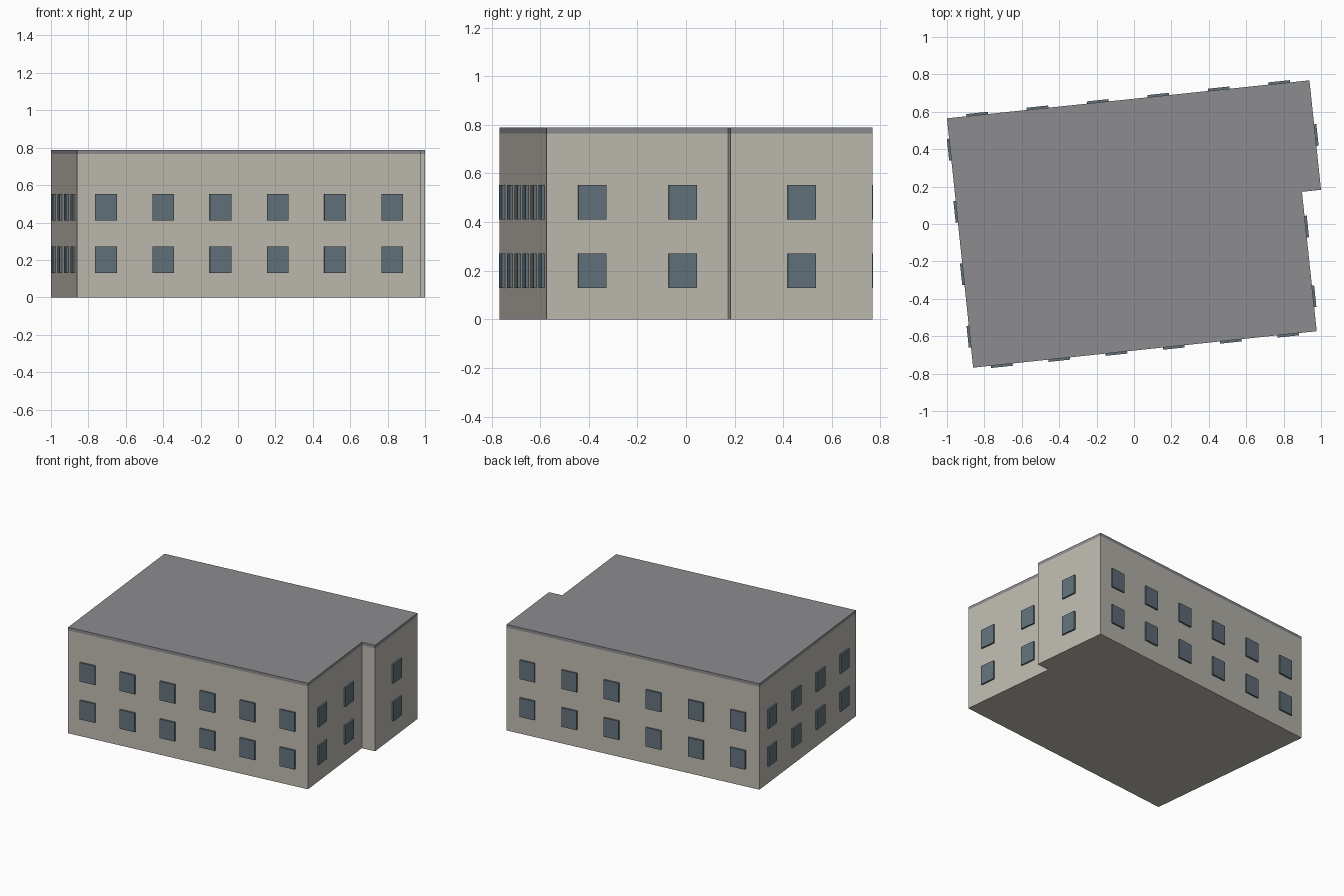
import bpy
import bmesh
from math import atan2
from mathutils import Matrix, Vector

cube = bpy.data.objects.get("Cube")
if cube:
    bpy.data.objects.remove(cube, do_unlink=True)


def material(name, r, g, b):
    mat = bpy.data.materials.new(name)
    mat.use_nodes = True
    mat.diffuse_color = (r, g, b, 1)
    mat.node_tree.nodes["Principled BSDF"].inputs["Base Color"].default_value = (r, g, b, 1)
    return mat


def finish(name, bm, mat):
    bmesh.ops.recalc_face_normals(bm, faces=bm.faces[:])
    mesh = bpy.data.meshes.new(name)
    bm.to_mesh(mesh)
    bm.free()
    mesh.materials.append(mat)
    obj = bpy.data.objects.new(name, mesh)
    bpy.context.collection.objects.link(obj)
    return obj


def prism(name, outline, bottom, top, mat):
    bm = bmesh.new()
    face = bm.faces.new([bm.verts.new((x, y, bottom)) for x, y in outline])
    ext = bmesh.ops.extrude_face_region(bm, geom=[face], use_keep_orig=True)
    verts = [v for v in ext["geom"] if isinstance(v, bmesh.types.BMVert)]
    bmesh.ops.translate(bm, verts=verts, vec=(0, 0, top - bottom))
    return finish(name, bm, mat)


stone = material("warm grey wall", 0.52, 0.495, 0.44)
slate = material("grey roof", 0.262, 0.262, 0.275)
glass = material("blue grey glass", 0.125, 0.168, 0.2)

# Footprint corners, counter-clockwise, with a step on the +x side
footprint = [(-0.86, -0.768), (0.977, -0.573), (0.898, 0.172),
             (1.0, 0.183), (0.938, 0.768), (-1.0, 0.565)]
EAVES, TOP = 0.765, 0.788

# Walls and the flush roof slab
prism("walls", footprint, 0, EAVES, stone)
prism("roof", footprint, EAVES, TOP, slate)

# Windows: evenly spaced raised boxes on two floors of each facade
WIDTH, HEIGHT, DEPTH = 0.116, 0.141, 0.024
facades = {"front": (0, 6), "right_front": (1, 2), "right_back": (3, 1),
           "back": (4, 6), "left": (5, 4)}
for side, (corner, count) in facades.items():
    start = Vector(footprint[corner])
    run = Vector(footprint[(corner + 1) % len(footprint)]) - start
    turn = Matrix.Rotation(atan2(run.y, run.x), 4, "Z")
    size = Matrix.Diagonal((WIDTH, DEPTH, HEIGHT, 1))
    bm = bmesh.new()
    for i in range(count):
        spot = start + run * (i + 0.5) / count
        for z in (0.2, 0.481):
            place = Matrix.Translation((spot.x, spot.y, z))
            bmesh.ops.create_cube(bm, size=1, matrix=place @ turn @ size)
    finish(side + "_windows", bm, glass)
